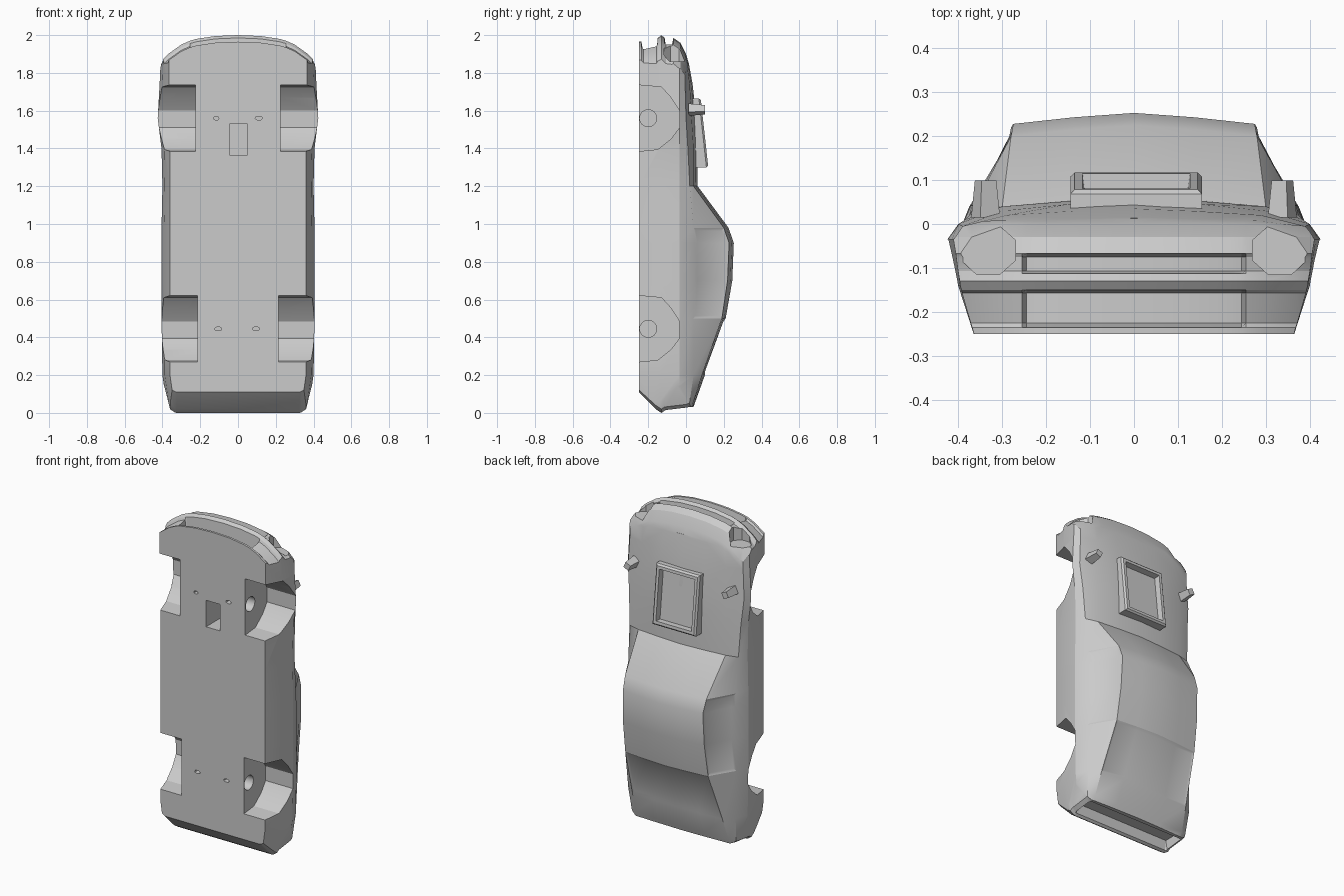
import bpy, bmesh, math
from mathutils import Matrix

if "Cube" in bpy.data.objects:
    bpy.data.objects.remove(bpy.data.objects["Cube"])

grey = bpy.data.materials.new("body_grey")
grey.diffuse_color = (0.6, 0.6, 0.6, 1)
grey.use_nodes = True
grey.node_tree.nodes["Principled BSDF"].inputs["Base Color"].default_value = grey.diffuse_color


def make(name, bm):
    bmesh.ops.recalc_face_normals(bm, faces=bm.faces[:])
    me = bpy.data.meshes.new(name)
    bm.to_mesh(me)
    bm.free()
    me.materials.append(grey)
    ob = bpy.data.objects.new(name, me)
    bpy.context.collection.objects.link(ob)
    return ob


def prism(name, outline, axis, a, b):
    """Closed prism: 2D outline swept along an axis from a to b."""
    put = {"x": lambda p, t: (t, p[0], p[1]),
           "y": lambda p, t: (p[0], t, p[1]),
           "z": lambda p, t: (p[0], p[1], t)}[axis]
    bm = bmesh.new()
    lo = [bm.verts.new(put(p, a)) for p in outline]
    hi = [bm.verts.new(put(p, b)) for p in outline]
    n = len(outline)
    bm.faces.new(lo)
    bm.faces.new(hi)
    for i in range(n):
        j = (i + 1) % n
        bm.faces.new((lo[i], lo[j], hi[j], hi[i]))
    return make(name, bm)


def circle(cx, cy, rx, ry, n, turn=0.0):
    return [(cx + rx * math.cos(turn + math.tau * i / n),
             cy + ry * math.sin(turn + math.tau * i / n)) for i in range(n)]


def end_cutter(name, rows, notched, limit, drops, far):
    """Cutter with a (y, z) end profile; notched rows apply only within |x| < limit."""
    cols = sorted([(x, d) for x, d in drops] + [(-x, d) for x, d in drops if x > 0])
    bm = bmesh.new()
    grid = []
    for x, d in cols:
        line = []
        for i, (y, z) in enumerate(rows):
            if i in notched and abs(x) > limit:
                z = notched[i]
            line.append(bm.verts.new((x, y, z + d)))
        grid.append(line)
    for a, b in zip(grid, grid[1:]):
        for i in range(len(rows) - 1):
            bm.faces.new((a[i], a[i + 1], b[i + 1], b[i]))
    ext = bmesh.ops.extrude_face_region(bm, geom=bm.faces[:], use_keep_orig=True)
    for v in ext["geom"]:
        if isinstance(v, bmesh.types.BMVert):
            v.co.z = far
    return make(name, bm)


def cut(ob, cutter):
    cutter.hide_render = True
    bpy.context.view_layer.objects.active = ob
    m = ob.modifiers.new("cut", "BOOLEAN")
    m.operation, m.solver, m.object = "DIFFERENCE", "EXACT", cutter
    bpy.ops.object.modifier_apply(modifier=m.name)
    bpy.data.objects.remove(cutter)


# Body shell: z, floor x, side x, belt x, belt y, roof edge x, roof edge y, crown y
sections = [
    (-.05, .33, .35, .34, .00, .31, .005, .01),
    (.06, .34, .38, .36, .02, .32, .04, .05),
    (.20, .36, .40, .37, .04, .31, .085, .10),
    (.50, .36, .405, .375, .04, .285, .19, .21),
    (.70, .36, .405, .37, .045, .28, .22, .245),
    (.90, .36, .405, .37, .045, .275, .228, .253),
    (.98, .36, .405, .37, .04, .28, .20, .225),
    (1.20, .36, .40, .375, .02, .30, .04, .062),
    (1.40, .36, .405, .385, .01, .30, .04, .06),
    (1.56, .37, .425, .40, .0, .30, .03, .055),
    (1.74, .365, .415, .39, -.005, .29, .02, .035),
    (1.85, .365, .41, .39, -.005, .29, .005, .015),
    (2.05, .36, .40, .37, -.03, .28, -.03, -.02),
]
bm = bmesh.new()
rings = []
for z, wf, wm, bx, by, rx, ry, top in sections:
    half = [(0, -.25), (wf, -.25), (wf + .7 * (wm - wf), -.14), (wm, -.035), (bx, by),
            (rx, ry), (rx * .5, ry + (top - ry) * .6), (0, top)]
    pts = half + [(-x, y) for x, y in half[-2:0:-1]]
    rings.append([bm.verts.new((x, y, z)) for x, y in pts])
n = len(rings[0])
for a, b in zip(rings, rings[1:]):
    for i in range(n):
        j = (i + 1) % n
        bm.faces.new((a[i], a[j], b[j], b[i]))
bm.faces.new(rings[0])
bm.faces.new(rings[-1])
bmesh.ops.recalc_face_normals(bm, faces=bm.faces[:])
# Shallow side windows and rear window
for side in (-1, 1):
    panes = [f for f in bm.faces if .5 < f.calc_center_median().z < .98
             and f.calc_center_median().x * side > .3 and f.calc_center_median().y > .06]
    bmesh.ops.inset_region(bm, faces=panes, thickness=.02, depth=-.006)
panes = [f for f in bm.faces if .2 < f.calc_center_median().z < .5
         and abs(f.calc_center_median().x) < .25 and f.calc_center_median().y > .06]
bmesh.ops.inset_region(bm, faces=panes, thickness=.02, depth=-.006)
body = make("car_body", bm)

# Nose with grille and lower mouth
nose_rows = [(-.30, 1.965), (-.236, 1.965), (-.225, 1.90), (-.157, 1.90), (-.15, 1.985),
             (-.13, 2.0), (-.113, 1.985), (-.107, 1.945), (-.075, 1.945), (-.067, 1.985),
             (-.03, 1.96), (0, 1.90), (.012, 1.86), (.3, 1.85)]
nose_drop = [(0, 0), (.12, -.005), (.22, -.02), (.245, -.027), (.255, -.03), (.30, -.05),
             (.37, -.10), (.41, -.14), (.5, -.25)]
cut(body, end_cutter("nose_cutter", nose_rows, {2: 1.955, 3: 1.97, 7: 1.98, 8: 1.98},
                     .25, nose_drop, 2.3))

# Tail with recessed rear panel
tail_rows = [(-.31, .17), (-.25, .11), (-.16, .02), (-.13, 0), (-.115, .01), (-.108, .07),
             (0, .07), (.012, .03), (.3, .03)]
tail_drop = [(0, 0), (.325, 0), (.335, .003), (.36, .02), (.39, .12), (.45, .3)]
cut(body, end_cutter("tail_cutter", tail_rows, {5: .012, 6: .025}, .33, tail_drop, -.3))

# Wheel arches, axle holes and headlight pockets
arch = [(-.30, -.18), (-.15, -.165), (-.08, -.11), (-.035, -.05), (-.035, .04),
        (-.08, .11), (-.13, .165), (-.30, .18)]
for s in (-1, 1):
    for zc, inner in ((1.56, .225), (.445, .215)):
        cut(body, prism("arch_cutter", [(y, zc + z) for y, z in arch], "x", s * inner, s * .6))
        cut(body, prism("axle_cutter", circle(-.2, zc, .045, .045, 16),
                        "x", s * (inner - .06), s * (inner + .05)))
    cut(body, prism("headlight_cutter", circle(s * .332, -.06, .067, .06, 8, math.pi / 8),
                    "z", 1.86, 2.3))

# Floor opening and screw holes
cut(body, prism("floor_cutter", [(-.045, 1.365), (.05, 1.365), (.05, 1.53), (-.045, 1.53)],
                "y", -.4, -.10))
for x, z, r in ((-.115, 1.56, .014), (.11, 1.56, .019), (-.105, .445, .019), (.095, .445, .019)):
    cut(body, prism("screw_cutter", circle(x, z, r, .01, 12), "y", -.4, -.21))

# Bonnet scoop: tilted frame with a sunken centre
bm = bmesh.new()
bmesh.ops.create_cube(bm, size=1)
for v in bm.verts:
    rear, high = v.co.z < 0, v.co.y > 0
    v.co.x = .005 + v.co.x * .30
    v.co.y = (.118 if rear else .078) if high else .02
    v.co.z = 1.30 if rear else 1.665
lid = max(bm.faces, key=lambda f: f.calc_center_median().y)
edges = [e for e in bm.edges if all(v.co.y > .05 for v in e.verts)]
bmesh.ops.recalc_face_normals(bm, faces=bm.faces[:])
bmesh.ops.bevel(bm, geom=edges, offset=.01, segments=1, affect="EDGES")
lid = max(bm.faces, key=lambda f: f.calc_area() * (f.normal.y > .8))
bmesh.ops.inset_region(bm, faces=[lid], thickness=.025)
bmesh.ops.inset_region(bm, faces=[lid], thickness=.006, depth=-.035)
scoop = make("bonnet_scoop", bm)

# Wing mirrors
for s, side in ((-1, "left"), (1, "right")):
    bm = bmesh.new()
    bmesh.ops.create_cone(bm, cap_ends=True, segments=4, radius1=.035, radius2=.026, depth=.085,
                          matrix=Matrix.Translation((s * .338, .057, 1.605))
                          @ Matrix.Rotation(-math.pi / 2, 4, "X")
                          @ Matrix.Rotation(math.radians(20 * s), 4, "Z"))
    make(side + "_mirror", bm)

# Soft shading on the shell with crisp edges
bpy.ops.object.select_all(action="DESELECT")
body.select_set(True)
bpy.context.view_layer.objects.active = body
bpy.ops.object.shade_smooth_by_angle(angle=math.radians(25))
